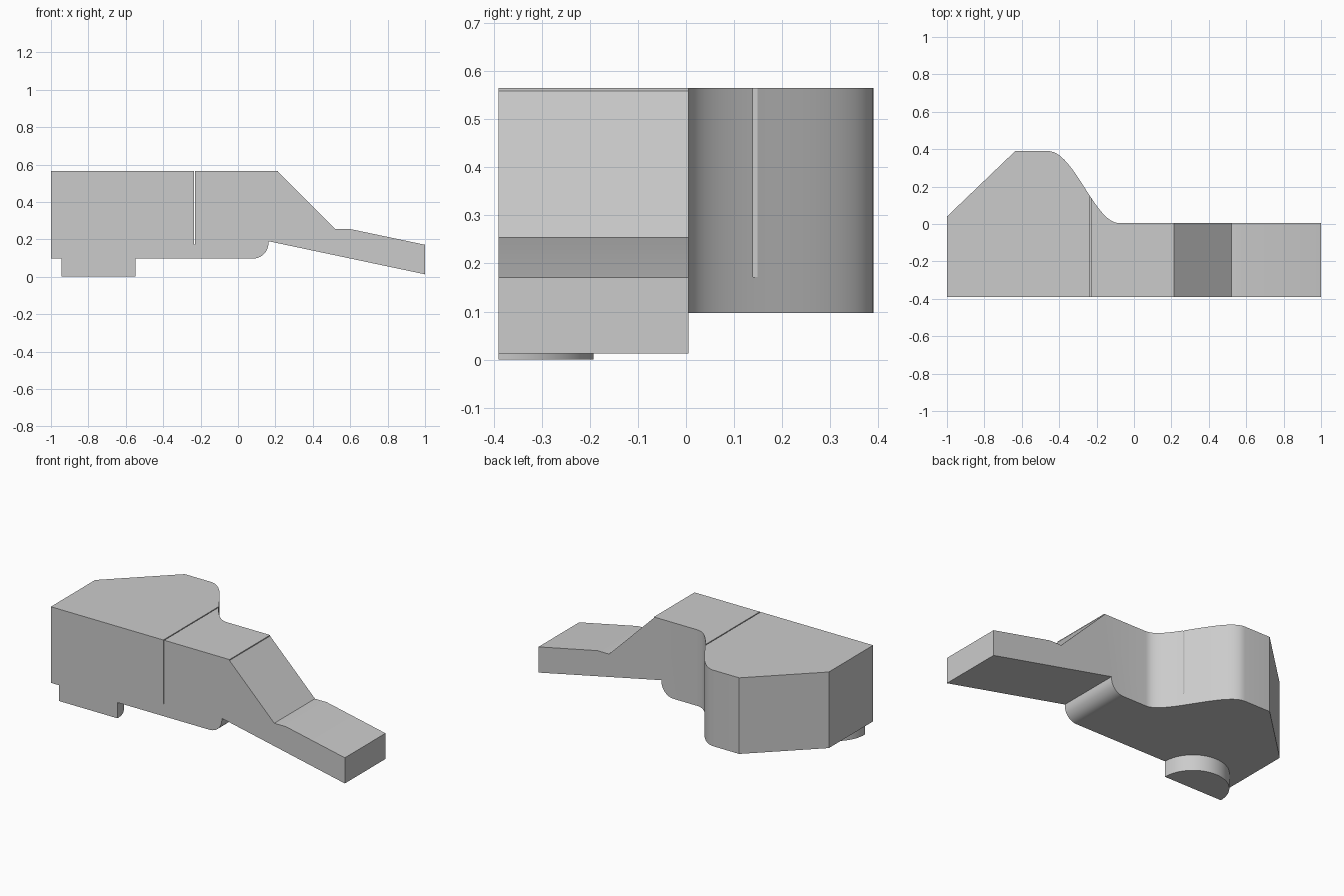
import bpy
import bmesh
import math
from mathutils import Vector
from mathutils.geometry import interpolate_bezier

cube = bpy.data.objects.get("Cube")
if cube:
    bpy.data.objects.remove(cube, do_unlink=True)

grey = bpy.data.materials.new("plain_grey")
grey.use_nodes = True
colour = (0.6, 0.6, 0.6, 1)
grey.diffuse_color = colour
grey.node_tree.nodes["Principled BSDF"].inputs["Base Color"].default_value = colour


def extrude(name, outline, direction):
    """Solid made by sweeping a flat outline along a direction."""
    bm = bmesh.new()
    face = bm.faces.new([bm.verts.new(p) for p in outline])
    swept = bmesh.ops.extrude_face_region(bm, geom=[face], use_keep_orig=True)
    verts = [g for g in swept["geom"] if isinstance(g, bmesh.types.BMVert)]
    bmesh.ops.translate(bm, verts=verts, vec=direction)
    bmesh.ops.recalc_face_normals(bm, faces=bm.faces)
    mesh = bpy.data.meshes.new(name)
    bm.to_mesh(mesh)
    bm.free()
    mesh.materials.append(grey)
    obj = bpy.data.objects.new(name, mesh)
    bpy.context.collection.objects.link(obj)
    return obj


def arc(cx, cy, r, start, end, steps):
    angles = [math.radians(start + (end - start) * i / steps) for i in range(steps + 1)]
    return [(cx + r * math.cos(a), cy + r * math.sin(a)) for a in angles]


def activate(obj):
    bpy.ops.object.select_all(action="DESELECT")
    obj.select_set(True)
    bpy.context.view_layer.objects.active = obj


def boolean(obj, cutter, operation):
    cutter.hide_render = True
    mod = obj.modifiers.new(operation.lower(), "BOOLEAN")
    mod.object, mod.operation, mod.solver = cutter, operation, "EXACT"
    activate(obj)
    bpy.ops.object.modifier_apply(modifier=mod.name)
    bpy.data.objects.remove(cutter, do_unlink=True)


# Body: side profile with sloping nose, trimmed by the plan with the S-curved back
profile = [(-1, .097), (-1, .565), (.215, .565), (.215, .559), (.52, .255),
           (.6, .255), (1, .171), (1, .013), (.163, .19)]
profile += arc(.08, .18, .083, 0, -90, 12)
body = extrude("body", [(x, -.39, z) for x, z in profile], (0, .78, 0))

s_curve = interpolate_bezier(Vector((-.08, .005)), Vector((-.21, .005)),
                             Vector((-.32, .39)), Vector((-.46, .39)), 28)
plan = [(-1, -.39), (1, -.39), (1, .005)] + [tuple(p[:2]) for p in s_curve]
plan += [(-.635, .39), (-1, .04)]
plan_cutter = extrude("plan_cutter", [(x, y, -.2) for x, y in plan], (0, 0, 1))
boolean(body, plan_cutter, "INTERSECT")

# Thin slot sawn across the body
slot = [(-.235, .172), (-.229, .172), (-.229, .7), (-.235, .7)]
slot_cutter = extrude("slot_cutter", [(x, -.5, z) for x, z in slot], (0, 1, 0))
boolean(body, slot_cutter, "DIFFERENCE")

# Half-round foot under the rear of the body
half_disc = arc(-.745, -.39, .198, 0, 180, 32)
foot = extrude("foot", [(x, y, 0) for x, y in half_disc], (0, 0, .097))

for obj in (body, foot):
    activate(obj)
    bpy.ops.object.shade_smooth_by_angle(angle=math.radians(25))
